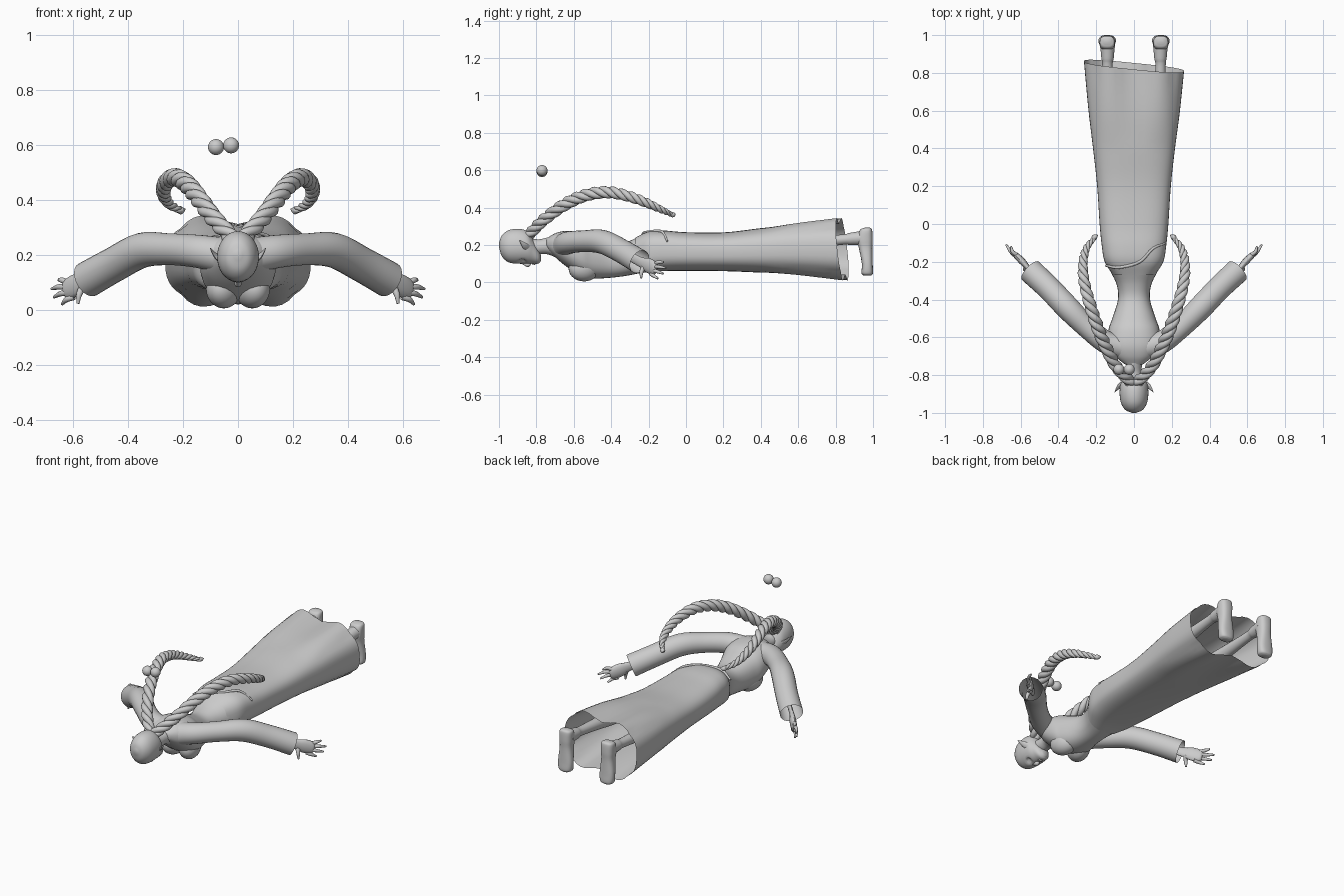
import bpy, bmesh, math
from mathutils import Vector

if "Cube" in bpy.data.objects:
    bpy.data.objects.remove(bpy.data.objects["Cube"], do_unlink=True)

GREY = (0.6, 0.6, 0.6, 1)
clay = bpy.data.materials.new("clay_grey")
clay.use_nodes = True
clay.diffuse_color = GREY
clay.node_tree.nodes["Principled BSDF"].inputs["Base Color"].default_value = GREY


def spline(rows, steps=5):
    """Smooth curve through rows of numbers."""
    rows = [Vector(r) for r in rows]
    ends = [rows[0] * 2 - rows[1]] + rows + [rows[-1] * 2 - rows[-2]]
    out = []
    for a, b, c, d in zip(ends, ends[1:], ends[2:], ends[3:]):
        for i in range(steps):
            t = i / steps
            out.append((b * 2 + (c - a) * t + (a * 2 - b * 5 + c * 4 - d) * t ** 2
                        + (b * 3 - a - c * 3 + d) * t ** 3) / 2)
    return out + [rows[-1]]


def skin(name, rings, caps=True, angle=50):
    """Join rings of points into a smooth surface."""
    bm = bmesh.new()
    loops = [[bm.verts.new(p) for p in ring] for ring in rings]
    for a, b in zip(loops, loops[1:]):
        for i in range(len(a)):
            j = (i + 1) % len(a)
            bm.faces.new((a[i], a[j], b[j], b[i]))
    if caps:
        bm.faces.new(loops[0][::-1])
        bm.faces.new(loops[-1])
    bmesh.ops.recalc_face_normals(bm, faces=bm.faces)
    mesh = bpy.data.meshes.new(name)
    bm.to_mesh(mesh)
    bm.free()
    obj = bpy.data.objects.new(name, mesh)
    bpy.context.collection.objects.link(obj)
    mesh.materials.append(clay)
    finish(obj, angle)
    return obj


def finish(obj, angle=50):
    bpy.ops.object.select_all(action='DESELECT')
    obj.select_set(True)
    bpy.context.view_layer.objects.active = obj
    bpy.ops.object.shade_smooth_by_angle(angle=math.radians(angle))


def oval(n, power=2.0):
    """Unit oval; higher power is boxier."""
    def soft(v):
        return math.copysign(abs(v) ** (2 / power), v)
    turns = [math.tau * i / n for i in range(n)]
    return [(soft(math.cos(t)), soft(math.sin(t))) for t in turns]


def loft(name, rows, n=32, power=2.0, caps=True, shape=None):
    """Rows hold y, bottom z, top z and half width."""
    rings = []
    for y, low, high, w in spline(rows):
        ring = [Vector((w * u, y, (low + high) / 2 + v * (high - low) / 2))
                for u, v in oval(n, power)]
        rings.append([shape(p) for p in ring] if shape else ring)
    return skin(name, rings, caps)


def tube(name, rows, side=1, n=14, flat=None, thin=1.0, caps=True, steps=5):
    """Rows hold x, y, z and radius; flat is the direction squashed by thin."""
    pts = spline(rows, steps)
    path = [Vector((p[0] * side, p[1], p[2])) for p in pts]
    rings = []
    normal = Vector((0.02, 0.1, 1))
    for i, p in enumerate(path):
        along = (path[min(i + 1, len(path) - 1)] - path[max(i - 1, 0)]).normalized()
        normal = (normal - along * normal.dot(along)).normalized()
        cross = along.cross(normal)
        ring = []
        for u, v in oval(n):
            off = (cross * u + normal * v) * pts[i][3]
            if flat:
                f = Vector((flat[0] * side, flat[1], flat[2])).normalized()
                off -= f * off.dot(f) * (1 - thin)
            ring.append(p + off)
        rings.append(ring)
    return skin(name, rings, caps)


def ball(name, loc, size, tilt=0):
    bpy.ops.mesh.primitive_uv_sphere_add(segments=24, ring_count=14, radius=1,
                                         location=loc, rotation=(0, 0, tilt))
    obj = bpy.context.object
    obj.name = name
    obj.scale = size
    obj.data.materials.append(clay)
    finish(obj)


# Head, face down, with hollow eye sockets
def sockets(p):
    for s in (-1, 1):
        d = (Vector((p.x, p.y)) - Vector((s * 0.031, -0.875))).length
        if p.z < 0.17 and d < 0.022:
            p.z += 0.025 * (1 - d / 0.022)
    return p


loft("head", [(-1, 0.19, 0.21, 0.01), (-0.985, 0.14, 0.25, 0.045),
              (-0.95, 0.108, 0.278, 0.068), (-0.9, 0.1, 0.286, 0.076),
              (-0.85, 0.1, 0.275, 0.072), (-0.82, 0.1, 0.235, 0.058),
              (-0.79, 0.1, 0.18, 0.04), (-0.775, 0.115, 0.145, 0.015)],
     n=48, shape=sockets)
tube("nose", [(0, -0.885, 0.11, 0.006), (0, -0.86, 0.098, 0.009),
              (0, -0.845, 0.095, 0.013), (0, -0.835, 0.105, 0.008)])
for name, y, r in (("upper_lip", -0.82, 0.005), ("lower_lip", -0.81, 0.006)):
    tube(name, [(-0.022, y, 0.112, 0.002), (0, y, 0.099, r), (0.022, y, 0.112, 0.002)], n=8)
loft("neck", [(-0.85, 0.15, 0.24, 0.042), (-0.79, 0.15, 0.23, 0.04),
              (-0.74, 0.15, 0.24, 0.045), (-0.69, 0.13, 0.25, 0.075)])

# Torso and bust
loft("torso", [(-0.745, 0.18, 0.235, 0.045), (-0.7, 0.135, 0.262, 0.1),
               (-0.64, 0.085, 0.275, 0.135), (-0.56, 0.035, 0.265, 0.135),
               (-0.5, 0.02, 0.24, 0.115), (-0.4, 0.025, 0.205, 0.085),
               (-0.32, 0.035, 0.215, 0.092), (-0.24, 0.05, 0.25, 0.13),
               (-0.18, 0.06, 0.27, 0.15)], power=2.3)
for side, tag in ((1, "left"), (-1, "right")):
    ball(tag + "_bust", (0.052 * side, -0.545, 0.075), (0.062, 0.085, 0.07), 0.3 * side)


# Long open skirt with a slanting hem
def hem(p):
    t = max(0, (p.y - 0.4) / 0.435)
    dip = 0.02 * t * math.cos(p.x * 22) if abs(p.x) < 0.2 else 0
    p.y -= t * (0.1 * p.x + 0.11 * (p.z - 0.18))
    p.z += -dip if p.z > 0.18 else dip
    return p


loft("skirt", [(-0.27, 0.045, 0.24, 0.112), (-0.2, 0.055, 0.272, 0.155),
               (-0.12, 0.06, 0.277, 0.17), (0, 0.062, 0.268, 0.182),
               (0.2, 0.06, 0.267, 0.195), (0.4, 0.052, 0.29, 0.217),
               (0.6, 0.04, 0.315, 0.242), (0.835, 0.022, 0.332, 0.265)],
     n=48, power=2.8, caps=False, shape=hem)
tube("skirt_waist_fold", [(-0.15, -0.22, 0.22, 0.006), (-0.08, -0.23, 0.258, 0.008),
                          (0.03, -0.2, 0.27, 0.008), (0.1, -0.13, 0.272, 0.007),
                          (0.17, -0.1, 0.22, 0.005)], n=8)

FINGERS = {"index": (0.652, -0.118, 0.108), "middle": (0.678, -0.108, 0.076),
           "ring": (0.67, -0.122, 0.046), "little": (0.64, -0.15, 0.02)}
BRAID = [(0.015, -0.84, 0.255, 0.02), (0.09, -0.76, 0.335, 0.021),
         (0.15, -0.65, 0.415, 0.022), (0.195, -0.54, 0.465, 0.022),
         (0.235, -0.42, 0.482, 0.021), (0.265, -0.3, 0.458, 0.019),
         (0.27, -0.2, 0.42, 0.016), (0.25, -0.125, 0.385, 0.012),
         (0.21, -0.075, 0.362, 0.008)]
EDGE_ON = (0.7, -0.7, 0)

for side, tag in ((1, "left"), (-1, "right")):
    # Ears
    tube(tag + "_ear", [(0.066, -0.85, 0.185, 0.02), (0.085, -0.865, 0.2, 0.015),
                        (0.102, -0.89, 0.225, 0.002)], side, flat=(1, 0.3, -0.5), thin=0.4)
    # Sleeves and hands
    tube(tag + "_sleeve", [(0.07, -0.65, 0.2, 0.065), (0.15, -0.625, 0.213, 0.06),
                           (0.25, -0.545, 0.22, 0.058), (0.35, -0.445, 0.216, 0.064),
                           (0.45, -0.34, 0.165, 0.064), (0.548, -0.248, 0.11, 0.066)],
         side, n=24, caps=False)
    tube(tag + "_palm", [(0.48, -0.31, 0.145, 0.026), (0.55, -0.245, 0.11, 0.027),
                         (0.59, -0.2, 0.09, 0.04), (0.622, -0.168, 0.074, 0.036),
                         (0.632, -0.158, 0.07, 0.022)], side, flat=EDGE_ON, thin=0.45)
    for i, (finger, tip) in enumerate(FINGERS.items()):
        root = Vector((0.62 - 0.008 * i, -0.165 - 0.008 * i, 0.1 - 0.018 * i))
        mid = root.lerp(Vector(tip), 0.5) + Vector((0.006, -0.006, 0.004))
        tube(f"{tag}_{finger}_finger", [(*root, 0.011), (*mid, 0.01), (*tip, 0.005)],
             side, n=10)
    tube(tag + "_thumb", [(0.565, -0.225, 0.085, 0.014), (0.578, -0.238, 0.055, 0.011),
                          (0.582, -0.24, 0.022, 0.005)], side, n=10)

    # Legs and feet, toes pointing down
    tube(tag + "_leg", [(0.1, -0.1, 0.17, 0.07), (0.13, 0.4, 0.19, 0.05),
                        (0.14, 0.8, 0.225, 0.028), (0.14, 0.88, 0.232, 0.033),
                        (0.14, 0.955, 0.238, 0.04)], side, n=20)
    rings = []
    for z, front, back, w in spline([(0.292, 0.955, 0.985, 0.02), (0.28, 0.93, 0.995, 0.038),
                                     (0.23, 0.915, 0.998, 0.04), (0.18, 0.925, 0.996, 0.038),
                                     (0.1, 0.94, 0.998, 0.046), (0.05, 0.938, 1, 0.042),
                                     (0.036, 0.95, 0.99, 0.025)]):
        rings.append([Vector((0.142 * side + u * w, (front + back) / 2 + v * (back - front) / 2, z))
                      for u, v in oval(24, 2.6)])
    skin(tag + "_foot", rings)

    # Braids of three twisted strands with a loose tip
    path = spline(BRAID, 16)
    for k in range(3):
        rows = []
        for i, p in enumerate(path):
            here = Vector(p[:3])
            ahead = Vector(path[min(i + 1, len(path) - 1)][:3])
            behind = Vector(path[max(i - 1, 0)][:3])
            along = (ahead - behind).normalized()
            a = along.cross(Vector((0, 0, 1))).normalized()
            b = along.cross(a)
            turn = math.tau * (6.5 * i / len(path) + k / 3)
            spot = here + (a * math.cos(turn) + b * math.sin(turn)) * p[3] * 0.75
            rows.append((*spot, p[3] * 0.85))
        tube(f"{tag}_braid_strand_{k + 1}", rows, side, n=10, steps=1)
    tube(tag + "_braid_tip", [(0.22, -0.085, 0.366, 0.008), (0.208, -0.07, 0.362, 0.015),
                              (0.192, -0.058, 0.366, 0.002)], side, n=8)

# Two floating balls
for name, x, z in (("first_ball", -0.08, 0.592), ("second_ball", -0.025, 0.598)):
    ball(name, (x, -0.77, z), (0.029, 0.029, 0.029))
